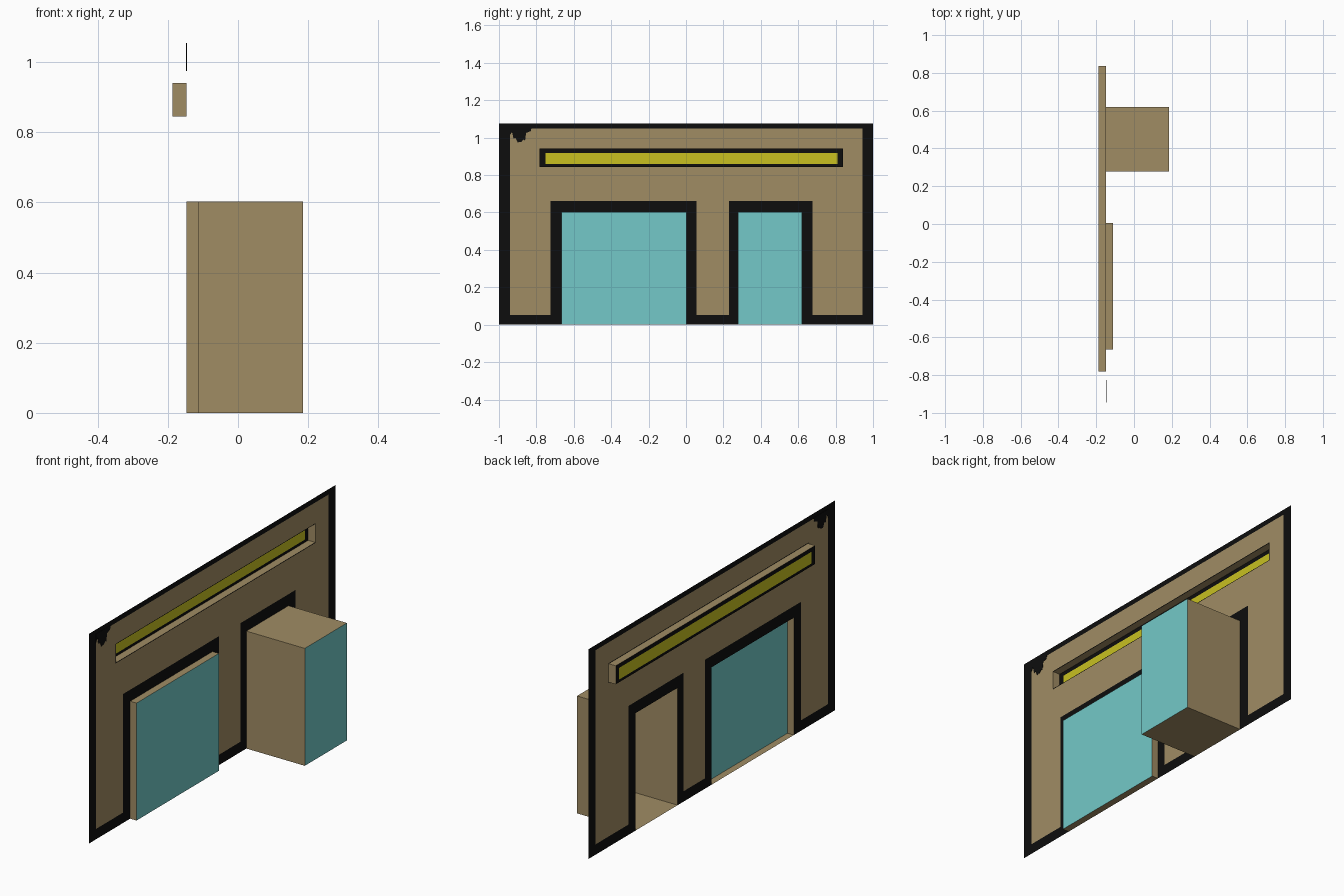
import bpy, bmesh

if "Cube" in bpy.data.objects:
    bpy.data.objects.remove(bpy.data.objects["Cube"])


def material(name, srgb):
    m = bpy.data.materials.new(name)
    m.diffuse_color = [(c / 255 / 12.92 if c < 11 else ((c / 255 + 0.055) / 1.055) ** 2.4)
                       for c in srgb] + [1.0]
    m.use_nodes = True
    m.node_tree.nodes["Principled BSDF"].inputs["Base Color"].default_value = m.diffuse_color
    return m


MATS = [material("tan", (160, 140, 100)), material("black", (13, 13, 13)),
        material("teal", (115, 201, 200)), material("yellow", (200, 192, 32))]
TAN, BLACK, TEAL, YELLOW = range(4)

WALL_X, HEIGHT = -0.147, 1.077
# openings: y0, y1, z0, z1
WINDOW = (-0.665, 0.004, 0.0, 0.603)
DOOR = (0.278, 0.62, 0.0, 0.603)
SIGN = (-0.78, 0.837, 0.845, 0.94)
YELLOW_BAND = (-0.752, 0.81, 0.859, 0.919)
# tan field and the black surrounds of the openings
FIELD = (-0.942, 0.944, 0.053, 1.05)
SURROUNDS = [(-0.724, 0.055, 0.0, 0.662), (0.229, 0.677, 0.0, 0.662),
             (-0.783, 0.84, 0.842, 0.943)]


def inside(r, y, z):
    return r[0] < y < r[1] and r[2] < z < r[3]


def finish(name, bm):
    bmesh.ops.remove_doubles(bm, verts=bm.verts, dist=1e-5)
    me = bpy.data.meshes.new(name)
    bm.to_mesh(me)
    bm.free()
    for m in MATS:
        me.materials.append(m)
    ob = bpy.data.objects.new(name, me)
    bpy.context.collection.objects.link(ob)
    return ob


def grid(bm, x, rects, rule):
    """Flat panel facing +x, cut along all rectangle edges, coloured by rule."""
    ys = sorted({v for r in rects for v in r[:2]})
    zs = sorted({v for r in rects for v in r[2:]})
    for y0, y1 in zip(ys, ys[1:]):
        for z0, z1 in zip(zs, zs[1:]):
            c = rule((y0 + y1) / 2, (z0 + z1) / 2)
            if c is not None:
                f = bm.faces.new([bm.verts.new((x, y, z)) for y, z in
                                  ((y0, z0), (y1, z0), (y1, z1), (y0, z1))])
                f.material_index = c


def wall_colour(y, z):
    if any(inside(r, y, z) for r in (WINDOW, DOOR, SIGN)):
        return None
    if not inside(FIELD, y, z) or any(inside(r, y, z) for r in SURROUNDS):
        return BLACK
    return TAN


# Facade sheet with three openings
bm = bmesh.new()
grid(bm, WALL_X, [(-1, 1, 0, HEIGHT), FIELD, WINDOW, DOOR, SIGN] + SURROUNDS, wall_colour)
finish("facade_wall", bm)


def pushed_opening(name, r, x, rects, rule):
    """Opening pushed along x: four tan sides and a coloured cap."""
    bm = bmesh.new()
    grid(bm, x, [r] + rects, rule)
    y0, y1, z0, z1 = r
    ring = [(y0, z0), (y1, z0), (y1, z1), (y0, z1)]
    for a, b in zip(ring, ring[1:] + ring[:1]):
        bm.faces.new([bm.verts.new(p) for p in
                      ((WALL_X, *a), (WALL_X, *b), (x, *b), (x, *a))])
    finish(name, bm)


# Window and door stand out to +x, sign is sunk to -x
pushed_opening("window_box", WINDOW, -0.111, [], lambda y, z: TEAL)
pushed_opening("door_box", DOOR, 0.185, [], lambda y, z: TEAL)
pushed_opening("sign_recess", SIGN, -0.187, [YELLOW_BAND],
               lambda y, z: YELLOW if inside(YELLOW_BAND, y, z) else BLACK)

# Ragged black patch in the upper corner, a thin plate showing on both sides
outline = [(-0.945, 1.055), (-0.945, 1.01), (-0.93, 1.03), (-0.922, 0.995), (-0.912, 1.0),
           (-0.90, 0.975), (-0.88, 0.978), (-0.87, 0.99), (-0.86, 0.985), (-0.855, 1.025),
           (-0.83, 1.035), (-0.825, 1.055)]
bm = bmesh.new()
face = bm.faces.new([bm.verts.new((WALL_X - 0.0015, y, z)) for y, z in outline])
top = bmesh.ops.extrude_face_region(bm, geom=[face])["geom"]
bmesh.ops.translate(bm, vec=(0.003, 0, 0),
                    verts=[v for v in top if isinstance(v, bmesh.types.BMVert)])
bmesh.ops.recalc_face_normals(bm, faces=bm.faces)
for f in bm.faces:
    f.material_index = BLACK
finish("corner_patch", bm)
